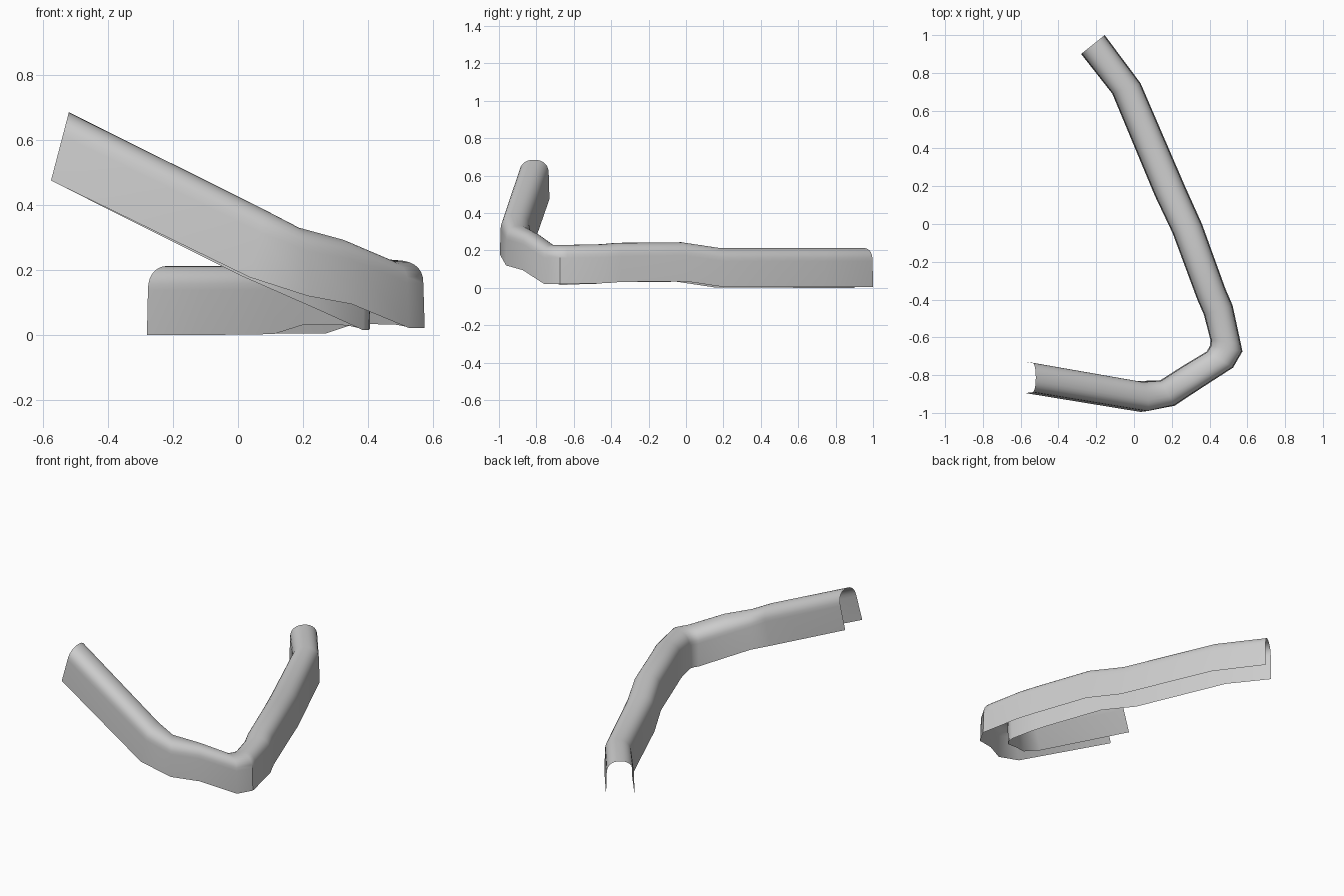
import bpy, bmesh, math
from mathutils import Vector

if "Cube" in bpy.data.objects:
    bpy.data.objects.remove(bpy.data.objects["Cube"])

# Stations along the channel: outer base edge, inner base edge, lean of the top (x)
stations = [
    ((-0.155, 1.0, 0.005), (-0.28, 0.90, 0.0), 0),
    ((0.035, 0.745, 0.005), (-0.115, 0.69, 0.0), 0),
    ((0.27, 0.20, 0.005), (0.11, 0.15, 0.003), 0),
    ((0.36, 0.0, 0.035), (0.205, -0.05, 0.033), 0),
    ((0.485, -0.345, 0.032), (0.335, -0.40, 0.03), 0),
    ((0.522, -0.43, 0.025), (0.37, -0.48, 0.022), 0),
    ((0.566, -0.635, 0.022), (0.405, -0.615, 0.018), 0),
    ((0.574, -0.675, 0.022), (0.402, -0.645, 0.016), 0),
    ((0.525, -0.76, 0.022), (0.385, -0.675, 0.015), 0),
    ((0.35, -0.873, 0.095), (0.26, -0.75, 0.072), 0),
    ((0.215, -0.962, 0.12), (0.14, -0.827, 0.125), 0),
    ((0.035, -0.995, 0.178), (0.01, -0.832, 0.182), 0.05),
    ((-0.575, -0.895, 0.475), (-0.575, -0.73, 0.475), 0.055),
]
HEIGHT, ARCH, SEGS = 0.21, 0.072, 14

# Inverted-U section: position across (+1 outer, -1 inner) and height
profile = [(1.0, 0.0)]
for k in range(SEGS + 1):
    a = math.pi * k / SEGS
    c, s = math.cos(a), math.sin(a)
    profile.append((0.95 * math.copysign(abs(c) ** 0.88, c),
                    HEIGHT - ARCH + ARCH * max(s, 0) ** 0.88))
profile.append((-1.0, 0.0))

# Sweep the open section through the stations
bm = bmesh.new()
rows = []
for outer, inner, lean in stations:
    outer, inner = Vector(outer), Vector(inner)
    mid, half = (outer + inner) / 2, (outer - inner) / 2
    up = Vector((lean / HEIGHT, 0, 1))
    rows.append([bm.verts.new(mid + half * u + up * h) for u, h in profile])
for a, b in zip(rows, rows[1:]):
    for j in range(len(profile) - 1):
        bm.faces.new((a[j], a[j + 1], b[j + 1], b[j]))

mesh = bpy.data.meshes.new("curved_channel")
bm.to_mesh(mesh)
bm.free()
channel = bpy.data.objects.new("curved_channel", mesh)
bpy.context.collection.objects.link(channel)
bpy.context.view_layer.objects.active = channel
channel.select_set(True)
bpy.ops.object.shade_smooth_by_angle(angle=math.radians(40))
